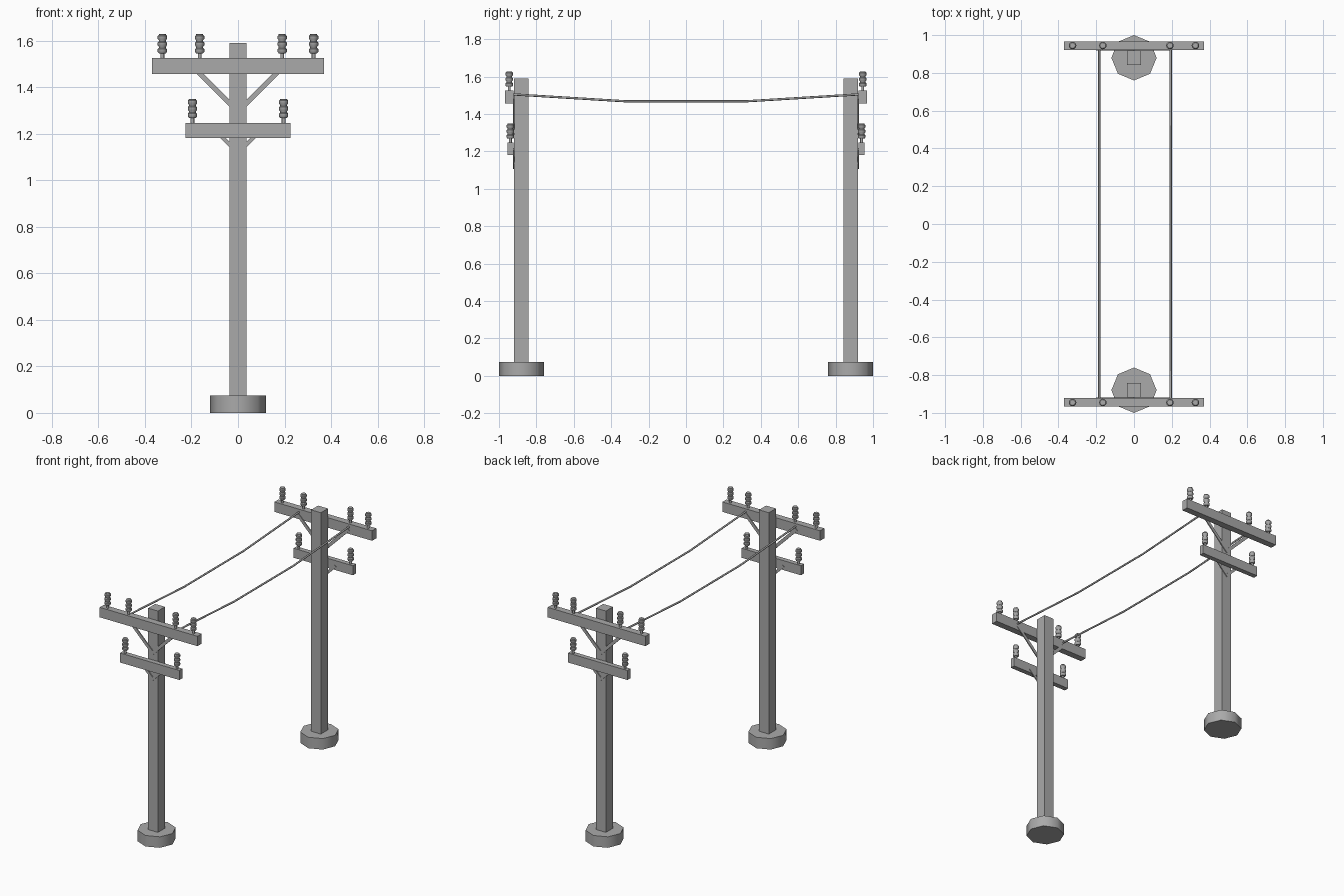
import bpy, bmesh, math
from mathutils import Vector, Matrix

cube = bpy.data.objects.get("Cube")
if cube:
    bpy.data.objects.remove(cube, do_unlink=True)

grey = bpy.data.materials.new("plain_grey")
grey.use_nodes = True
COLOUR = (0.4, 0.4, 0.4, 1)
grey.diffuse_color = COLOUR
grey.node_tree.nodes["Principled BSDF"].inputs["Base Color"].default_value = COLOUR


def finish(name, bm, smooth=None):
    bmesh.ops.recalc_face_normals(bm, faces=bm.faces)
    mesh = bpy.data.meshes.new(name)
    bm.to_mesh(mesh)
    bm.free()
    mesh.materials.append(grey)
    obj = bpy.data.objects.new(name, mesh)
    bpy.context.collection.objects.link(obj)
    if smooth:
        bpy.ops.object.select_all(action='DESELECT')
        obj.select_set(True)
        bpy.context.view_layer.objects.active = obj
        bpy.ops.object.shade_smooth_by_angle(angle=math.radians(smooth))
    return obj


def box(name, x, y, z):
    """Box from (min, max) pairs on each axis."""
    bm = bmesh.new()
    bmesh.ops.create_cube(bm, size=1)
    for v in bm.verts:
        v.co = [lo + (c + 0.5) * (hi - lo) for c, (lo, hi) in zip(v.co, (x, y, z))]
    return finish(name, bm)


def lathe(name, profile, x, y, z, sides, smooth):
    """Closed turned shape from (radius, height) points."""
    bm = bmesh.new()
    rings = []
    for r, h in profile:
        rings.append([bm.verts.new((x + r * math.cos(a), y + r * math.sin(a), z + h))
                      for a in (math.tau * i / sides for i in range(sides))])
    for low, high in zip(rings, rings[1:]):
        for i in range(sides):
            j = (i + 1) % sides
            bm.faces.new((low[i], low[j], high[j], high[i]))
    bm.faces.new(rings[0][::-1])
    bm.faces.new(rings[-1])
    return finish(name, bm, smooth)


def brace(name, reach, low, thick, side):
    """Thin V-shaped strap between the pole and a crossarm."""
    outline = [(0, low), (reach, low + reach), (reach - thick * 0.5, low + reach + thick * 0.5),
               (0, low + thick), (thick * 0.5 - reach, low + reach + thick * 0.5),
               (-reach, low + reach)]
    bm = bmesh.new()
    face = bm.faces.new([bm.verts.new((x, side * 0.918, z)) for x, z in outline])
    ext = bmesh.ops.extrude_face_region(bm, geom=[face])
    for v in ext["geom"]:
        if isinstance(v, bmesh.types.BMVert):
            v.co.y += side * 0.007
    finish(name, bm)


# Insulator: stem carrying three stacked sheds
insulator = [(0.008, 0), (0.008, 0.022)]
for i in range(3):
    z = 0.022 + i * 0.028
    insulator += [(0.015, z), (0.02, z + 0.006), (0.02, z + 0.018), (0.015, z + 0.023)]
insulator.append((0.015, 0.104))

for side, label in ((-1, "front"), (1, "back")):
    def span(a, b):
        return tuple(sorted((side * a, side * b)))

    # Pole and footing
    lathe(label + "_footing", [(0.12, 0), (0.12, 0.075)], 0, side * 0.88, 0, 8, 50)
    box(label + "_pole", (-0.037, 0.037), span(0.843, 0.919), (0.02, 1.59))

    # Crossarms
    box(label + "_upper_crossarm", (-0.37, 0.37), span(0.922, 0.967), (1.457, 1.525))
    box(label + "_lower_crossarm", (-0.225, 0.225), span(0.922, 0.955), (1.182, 1.247))

    # Braces
    brace(label + "_upper_brace", 0.2, 1.28, 0.03, side)
    brace(label + "_lower_brace", 0.1, 1.105, 0.025, side)

    # Insulators
    for n, x in enumerate((-0.325, -0.165, 0.19, 0.325)):
        lathe(f"{label}_upper_insulator_{n + 1}", insulator, x, side * 0.945, 1.524, 12, 40)
    for n, x in enumerate((-0.196, 0.196)):
        lathe(f"{label}_lower_insulator_{n + 1}", insulator, x, side * 0.939, 1.246, 12, 40)

# Sagging wires between the poles
for label, x in (("right", -0.184), ("left", 0.194)):
    bm = bmesh.new()
    rings = []
    for y, z in ((-0.925, 1.505), (-0.32, 1.468), (0.32, 1.468), (0.925, 1.505)):
        rings.append([bm.verts.new((x + 0.006 * math.cos(a), y, z + 0.006 * math.sin(a)))
                      for a in (math.tau * i / 8 for i in range(8))])
    for a, b in zip(rings, rings[1:]):
        for i in range(8):
            bm.faces.new((a[i], a[i - 1], b[i - 1], b[i]))
    bm.faces.new(rings[0])
    bm.faces.new(rings[-1])
    finish(label + "_wire", bm, 50)
